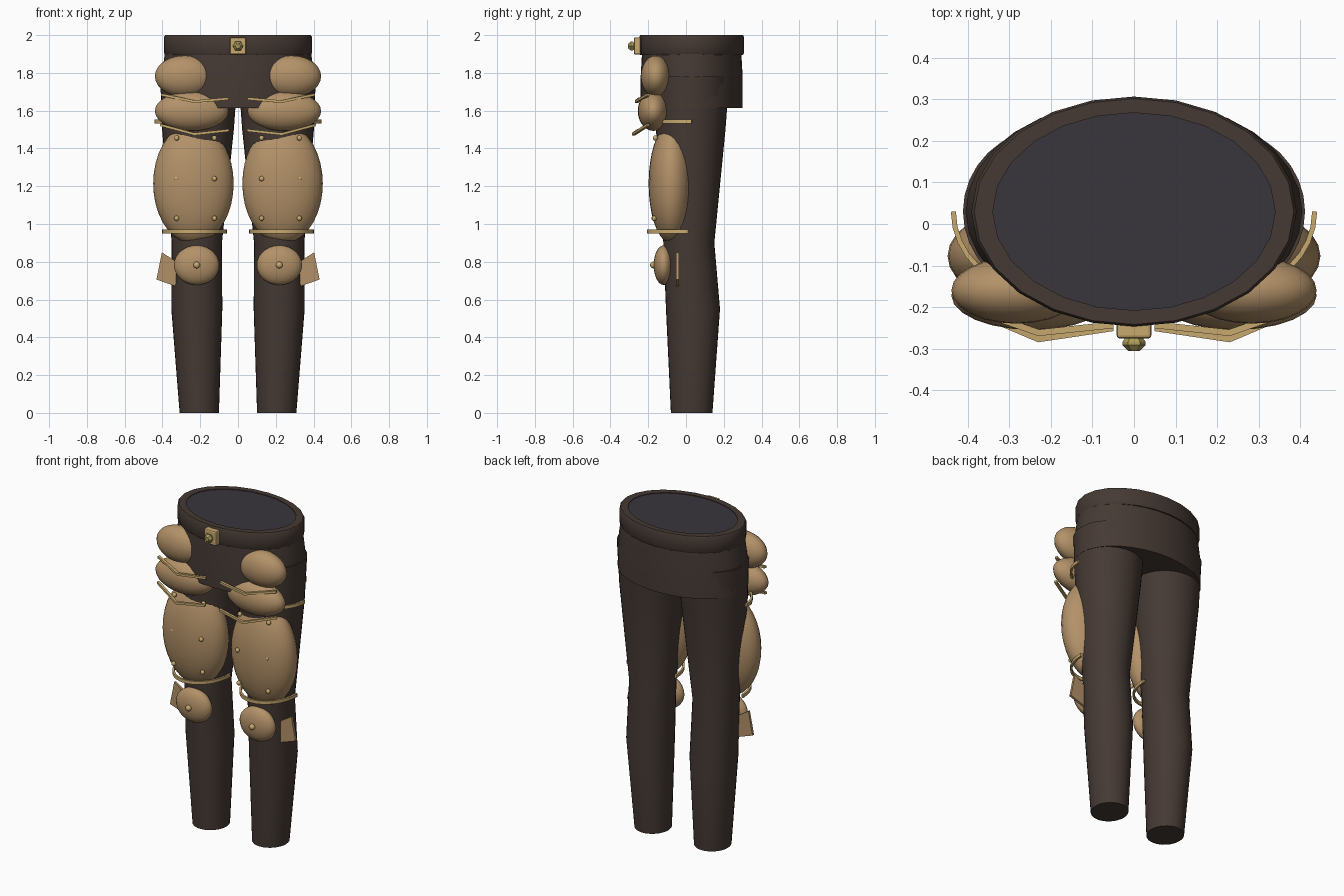
import bpy, bmesh, math
from mathutils import Vector

if "Cube" in bpy.data.objects:
    bpy.data.objects.remove(bpy.data.objects["Cube"])


def material(name, rgb):
    m = bpy.data.materials.new(name)
    m.diffuse_color = (*rgb, 1)
    m.use_nodes = True
    m.node_tree.nodes["Principled BSDF"].inputs["Base Color"].default_value = m.diffuse_color
    return m


CLOTH = material("dark_cloth", (0.060, 0.042, 0.034))
LINING = material("lining", (0.040, 0.036, 0.046))
TAN = material("tan_leather", (0.45, 0.285, 0.14))
TRIM = material("trim", (0.58, 0.40, 0.16))
BRASS = material("brass", (0.42, 0.34, 0.10))


def finish(name, bm, mat, smooth=True):
    bmesh.ops.recalc_face_normals(bm, faces=bm.faces)
    me = bpy.data.meshes.new(name)
    bm.to_mesh(me)
    bm.free()
    me.materials.append(mat)
    ob = bpy.data.objects.new(name, me)
    bpy.context.collection.objects.link(ob)
    if smooth:
        bpy.ops.object.select_all(action='DESELECT')
        ob.select_set(True)
        bpy.context.view_layer.objects.active = ob
        bpy.ops.object.shade_smooth_by_angle(angle=math.radians(40))
    return ob


def loft(name, rings, mat, n=24, closed=False):
    """Stacked ellipses (cx, cy, z, rx, ry), capped or joined end to start."""
    bm = bmesh.new()
    loops = [[bm.verts.new((cx + rx * math.cos(2 * math.pi * i / n),
                            cy + ry * math.sin(2 * math.pi * i / n), z))
              for i in range(n)] for cx, cy, z, rx, ry in rings]
    pairs = list(zip(loops, loops[1:]))
    if closed:
        pairs.append((loops[-1], loops[0]))
    else:
        bm.faces.new(loops[0])
        bm.faces.new(loops[-1])
    for a, b in pairs:
        for i in range(n):
            j = (i + 1) % n
            bm.faces.new((a[i], a[j], b[j], b[i]))
    return finish(name, bm, mat)


def ellipsoid(name, c, r, mat, seg=24, rings=14, smooth=True):
    bm = bmesh.new()
    bmesh.ops.create_uvsphere(bm, u_segments=seg, v_segments=rings, radius=1)
    for v in bm.verts:
        v.co = Vector(c) + Vector((v.co.x * r[0], v.co.y * r[1], v.co.z * r[2]))
    return finish(name, bm, mat, smooth)


def bar(name, pts, w, h, mat):
    """Rectangular strip swept along a path of near-constant height."""
    bm = bmesh.new()
    pts = [Vector(p) for p in pts]
    prev = None
    for i, p in enumerate(pts):
        t = pts[min(i + 1, len(pts) - 1)] - pts[max(i - 1, 0)]
        side = Vector((-t.y, t.x, 0)).normalized() * w / 2
        up = Vector((0, 0, h / 2))
        cur = [bm.verts.new(p + a * side + b * up)
               for a, b in ((-1, -1), (1, -1), (1, 1), (-1, 1))]
        if prev:
            for k in range(4):
                bm.faces.new((prev[k], prev[(k + 1) % 4], cur[(k + 1) % 4], cur[k]))
        else:
            bm.faces.new(cur)
        prev = cur
    bm.faces.new(prev)
    return finish(name, bm, mat)


def prism(name, outline, y0, y1, mat):
    """Front-view outline (x, z) extruded from y0 to y1."""
    bm = bmesh.new()
    a = [bm.verts.new((x, y0, z)) for x, z in outline]
    b = [bm.verts.new((x, y1, z)) for x, z in outline]
    bm.faces.new(a)
    bm.faces.new(b)
    for i in range(len(a)):
        j = (i + 1) % len(a)
        bm.faces.new((a[i], a[j], b[j], b[i]))
    return finish(name, bm, mat, False)


# Hips, belt and waist lining
loft("hips", [(0, .03, 1.615, .408, .27), (0, .03, 1.78, .405, .27),
              (0, .03, 1.92, .385, .262)], CLOTH, 32)
loft("belt", [(0, .03, z, rx, rx - d) for z, rx, d in (
    (1.895, .34, .102), (1.895, .385, .113), (1.905, .392, .115),
    (1.99, .392, .115), (2.0, .385, .113), (2.0, .34, .102))], CLOTH, 24, True)
loft("waist_lining", [(0, .03, 1.9, .341, .239), (0, .03, 1.996, .341, .239)], LINING)

# Buckle with a faceted stud
buckle = prism("buckle", [(-.042, 1.897), (.042, 1.897), (.042, 1.988), (-.042, 1.988)],
               -.276, -.235, TRIM)
bev = buckle.modifiers.new("bevel", 'BEVEL')
bev.width, bev.segments = .008, 2
stud = bmesh.new()
rows = [[stud.verts.new((r * math.cos(k * math.pi / 3), y, 1.942 + r * math.sin(k * math.pi / 3)))
         for k in range(6)] for y, r in ((-.27, .018), (-.284, .028), (-.292, .028), (-.306, .014))]
for a, b in zip(rows, rows[1:]):
    for k in range(6):
        stud.faces.new((a[k], a[(k + 1) % 6], b[(k + 1) % 6], b[k]))
stud.faces.new(rows[0])
stud.faces.new(rows[-1])
finish("buckle_stud", stud, BRASS, False)

for s, side in ((-1, "right"), (1, "left")):
    # Trouser leg
    loft(side + "_leg", [(s * cx, cy, z, rx, ry) for cx, cy, z, rx, ry in (
        (.205, .03, 0, .104, .11), (.218, .037, .55, .135, .143),
        (.218, .015, .9, .133, .135), (.212, .025, 1.5, .19, .184),
        (.207, .03, 1.78, .205, .2))], CLOTH, 32)

    # Hip plates with trim strips beneath
    ellipsoid(side + "_upper_hip_plate", (s * .283, -.16, 1.782), (.157, .08, .11), TAN)
    ellipsoid(side + "_lower_hip_plate", (s * .245, -.172, 1.598), (.195, .083, .105), TAN)
    bar(side + "_upper_trim", [(s * .405, -.2, 1.685), (s * .23, -.262, 1.648),
                               (s * .05, -.243, 1.664)], .016, .014, TRIM)
    bar(side + "_lower_trim", [(s * .41, -.2, 1.525), (s * .23, -.277, 1.476),
                               (s * .05, -.25, 1.496)], .016, .014, TRIM)

    # Thigh guard and its straps
    ellipsoid(side + "_thigh_guard", (s * .236, -.077, 1.214), (.213, .121, .318), TAN, 28, 18)
    for name, z, rx, ry, cy in (("upper", 1.543, .205, .19, .03), ("lower", .96, .166, .212, .012)):
        arc = [(s * .23 + rx * math.cos(math.pi * (1 + k / 16)),
                cy + ry * math.sin(math.pi * (1 + k / 16)), z) for k in range(17)]
        bar(f"{side}_{name}_thigh_strap", arc, .012, .02, TRIM)
    for z, yi, yo in ((1.455, -.16, -.162), (1.24, -.184, -.176), (1.03, -.17, -.168)):
        for x, y in ((.125, yi), (.325, yo)):
            ellipsoid(side + "_thigh_rivet", (s * x, y, z), (.014, .013, .014), TRIM, 10, 6)

    # Knee pad, rivet and outer wing
    ellipsoid(side + "_knee_pad", (s * .219, -.118, .782), (.12, .053, .105), TAN)
    ellipsoid(side + "_knee_rivet", (s * .219, -.174, .783), (.018, .016, .018), TRIM, 12, 8)
    prism(side + "_knee_wing", [(s * x, z) for x, z in (
        (.403, .85), (.325, .8), (.33, .67), (.432, .706))], -.052, -.037, TAN)
